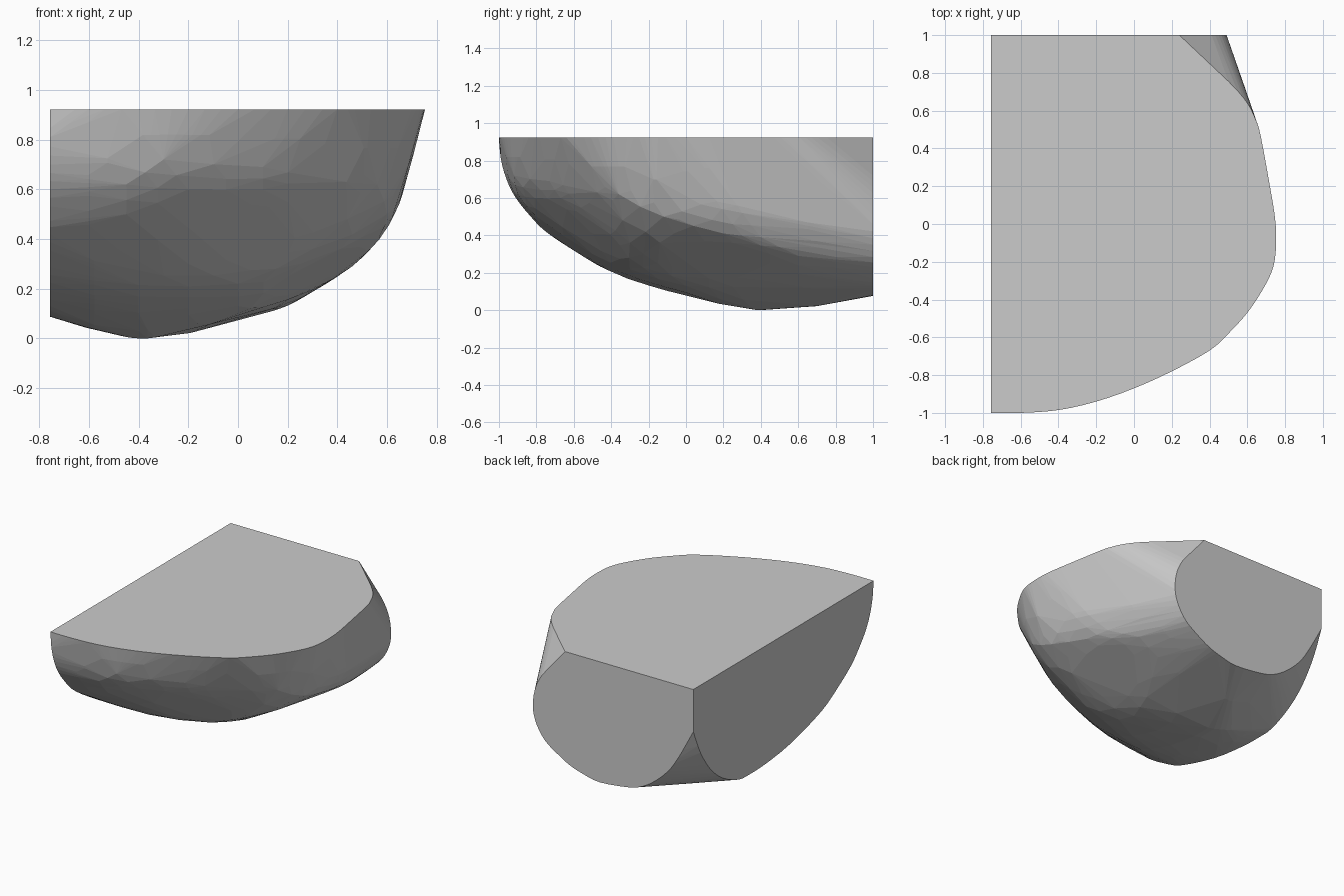
import bpy
import bmesh
import math
from mathutils import Vector

if "Cube" in bpy.data.objects:
    bpy.data.objects.remove(bpy.data.objects["Cube"], do_unlink=True)

# Planes of the three straight cuts
TOP, SIDE, BACK = 0.922, -0.757, 1.0

# Curved edge of the flat top, as (x, y)
top_outline = [
    (SIDE, -1), (-.6, -1), (-.4, -.985), (-.2, -.94), (0, -.87), (.2, -.78),
    (.4, -.67), (.5, -.58), (.6, -.47), (.68, -.35), (.73, -.25), (.75, -.15),
    (.75, 0), (.72, .2), (.67, .47), (.645, .55), (.6, .64), (.5, .755), (.24, BACK),
]

# Curved edge of the back cut, as (x, z)
back_outline = [
    (SIDE, .625), (-.64, .41), (-.56, .295), (-.46, .2), (-.36, .135), (-.25, .1),
    (-.03, .076), (.1, .1), (.2, .132), (.3, .188), (.395, .255), (.46, .35),
    (.49, .46), (.475, .59), (.43, .69), (.36, .78), (.24, TOP),
]

# Curved edge of the side cut, as (y, z)
side_outline = [
    (BACK, .625), (.92, .447), (.81, .29), (.676, .177), (.497, .097), (.36, .088),
    (.2, .093), (-.08, .13), (-.42, .225), (-.6, .32), (-.75, .42), (-.83, .5),
    (-.91, .6), (-.96, .7), (-.99, .81), (-1, TOP),
]

# Rounded underside, as (x, y, z)
belly = [
    (-.4, .4, 0), (-.33, .36, .005), (-.47, .43, .01), (-.4, 0, .078),
    (-.4, -.2, .132), (-.4, -.42, .215), (-.55, -.6, .34), (-.2, -.5, .3),
    (0, 0, .13), (0, -.15, .175), (0, -.3, .22), (.1, .25, .125), (.1, .5, .115),
    (.2, .3, .175), (.3, .3, .23), (.2, 0, .22), (.2, -.15, .25), (.3, -.3, .36),
    (.1, -.4, .34), (.4, 0, .335), (.4, -.15, .38), (.45, .3, .315), (.5, -.22, .47),
    (.3, .6, .195), (.46, .6, .29), (.56, .4, .39),
]

# Shoulder between the belly and the top
shoulder = [
    (-.6, -.76, .46), (-.45, -.8, .5), (-.2, -.65, .45), (0, -.6, .48),
    (.15, -.5, .46), (.3, -.45, .5), (.1, -.67, .6), (-.2, -.81, .6),
    (-.45, -.9, .62), (-.3, -.92, .72), (.1, -.73, .69), (.3, -.58, .65),
    (.45, -.5, .7), (.42, -.42, .56), (.56, -.36, .62), (.64, -.22, .66),
    (.6, -.12, .5), (.655, .08, .565), (.6, .05, .47), (.57, .2, .41),
    (.635, .3, .52), (.66, .25, .6),
]


def clamp(x, y, z):
    """Keep a point on the solid side of the cuts and the ground."""
    return Vector((max(x, SIDE), min(y, BACK), min(max(z, 0), TOP)))


def smooth_path(path, steps=3):
    """Round a path by interpolating a curve through its points."""
    pts = [Vector(p) for p in path]
    pts = [pts[0] * 2 - pts[1]] + pts + [pts[-1] * 2 - pts[-2]]
    result = [pts[-2]]
    for a, b, c, d in zip(pts, pts[1:], pts[2:], pts[3:]):
        for i in range(steps):
            t = i / steps
            result.append((b * 2 + (c - a) * t + (a * 2 - b * 5 + c * 4 - d) * t ** 2
                           + (b * 3 - a - c * 3 + d) * t ** 3) / 2)
    return result


def hull(points):
    """Wrap a convex skin around the points."""
    bm = bmesh.new()
    for point in points:
        bm.verts.new(point)
    bmesh.ops.remove_doubles(bm, verts=bm.verts[:], dist=.001)
    skin = bmesh.ops.convex_hull(bm, input=bm.verts[:])
    unused = {item for key in ("geom_interior", "geom_unused") for item in skin[key]
              if isinstance(item, bmesh.types.BMVert)}
    bmesh.ops.delete(bm, geom=list(unused), context="VERTS")
    bmesh.ops.recalc_face_normals(bm, faces=bm.faces[:])
    return bm


def bulge(points):
    """Add a point above the middle of each edge of the rounded skin."""
    bm = hull(points)
    rounded = {f for f in bm.faces if max(f.normal.z, f.normal.y, -f.normal.x) < .999}
    normals = {}
    for v in bm.verts:
        total = Vector()
        for f in rounded.intersection(v.link_faces):
            total += f.normal * f.calc_area()
        normals[v] = total.normalized()
    result = [v.co.copy() for v in bm.verts]
    for e in bm.edges:
        if rounded.issuperset(e.link_faces):
            a, b = e.verts
            span = b.co - a.co
            rise = normals[b] * span.dot(normals[b]) - normals[a] * span.dot(normals[a])
            result.append(clamp(*((a.co + b.co) / 2 + rise / 8)))
    bm.free()
    return result


grey = bpy.data.materials.new("stone grey")
grey.use_nodes = True
grey.diffuse_color = (.6, .6, .6, 1)
grey.node_tree.nodes["Principled BSDF"].inputs["Base Color"].default_value = grey.diffuse_color

# Rock chunk: rounded skin with three flat cuts
points = [(SIDE, BACK, TOP)] + belly + shoulder
points += [clamp(x, y, TOP) for x, y in smooth_path(top_outline)]
points += [clamp(x, BACK, z) for x, z in smooth_path(back_outline)]
points += [clamp(SIDE, y, z) for y, z in smooth_path(side_outline)]
bm = hull(bulge(points))
# Merge the triangles of each straight cut into one flat face
bmesh.ops.dissolve_limit(bm, angle_limit=math.radians(1),
                         verts=bm.verts[:], edges=bm.edges[:])
mesh = bpy.data.meshes.new("rock_chunk")
bm.to_mesh(mesh)
bm.free()
mesh.materials.append(grey)
bpy.context.collection.objects.link(bpy.data.objects.new("rock_chunk", mesh))
